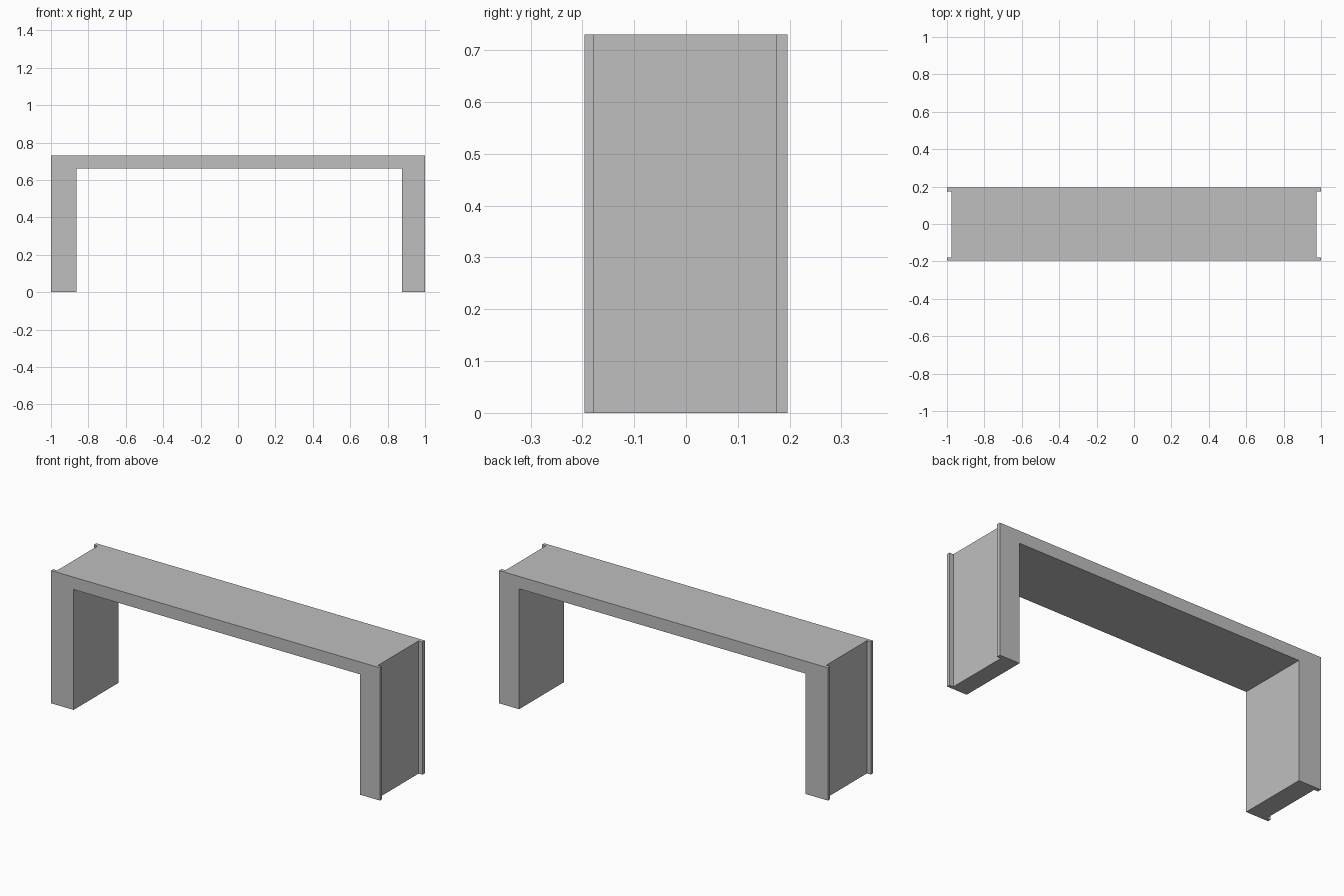
import bpy
import bmesh

if "Cube" in bpy.data.objects:
    bpy.data.objects.remove(bpy.data.objects["Cube"])

HEIGHT, UNDERSIDE = 0.73, 0.662
DEPTH = 0.196            # half depth
FRONT_LIP, BACK_LIP = 0.018, 0.021
RECESS = 0.024           # end panels sit back from the lips
INNER_LEFT, INNER_RIGHT = 0.878, -0.863

grey = bpy.data.materials.new("light grey")
grey.use_nodes = True
colour = (0.52, 0.52, 0.52, 1)
grey.diffuse_color = colour
grey.node_tree.nodes["Principled BSDF"].inputs["Base Color"].default_value = colour


def prism(name, outline, z0, z1):
    """Extrude a plan outline straight up from z0 to z1."""
    bm = bmesh.new()
    base = bm.faces.new([bm.verts.new((x, y, z0)) for x, y in outline])
    top = bmesh.ops.extrude_face_region(bm, geom=[base])["geom"]
    verts = [g for g in top if isinstance(g, bmesh.types.BMVert)]
    bmesh.ops.translate(bm, verts=verts, vec=(0, 0, z1 - z0))
    bmesh.ops.recalc_face_normals(bm, faces=bm.faces)
    mesh = bpy.data.meshes.new(name)
    bm.to_mesh(mesh)
    bm.free()
    mesh.materials.append(grey)
    obj = bpy.data.objects.new(name, mesh)
    bpy.context.collection.objects.link(obj)
    return obj


# Body: I-shaped plan with thin lips framing each recessed end
right_half = [(1, -DEPTH), (1, -DEPTH + FRONT_LIP),
              (1 - RECESS, -DEPTH + FRONT_LIP), (1 - RECESS, DEPTH - BACK_LIP),
              (1, DEPTH - BACK_LIP), (1, DEPTH)]
plan = right_half + [(-x, y) for x, y in reversed(right_half)]
body = prism("portal_frame", plan, 0, HEIGHT)

# Opening between the two legs
cutter = prism("opening_cutter",
               [(INNER_RIGHT, -1), (INNER_LEFT, -1), (INNER_LEFT, 1), (INNER_RIGHT, 1)],
               -1, UNDERSIDE)
cutter.hide_render = True
cut = body.modifiers.new("opening", "BOOLEAN")
cut.operation = "DIFFERENCE"
cut.solver = "EXACT"
cut.object = cutter
bpy.context.view_layer.objects.active = body
bpy.ops.object.modifier_apply(modifier=cut.name)
bpy.data.objects.remove(cutter)
